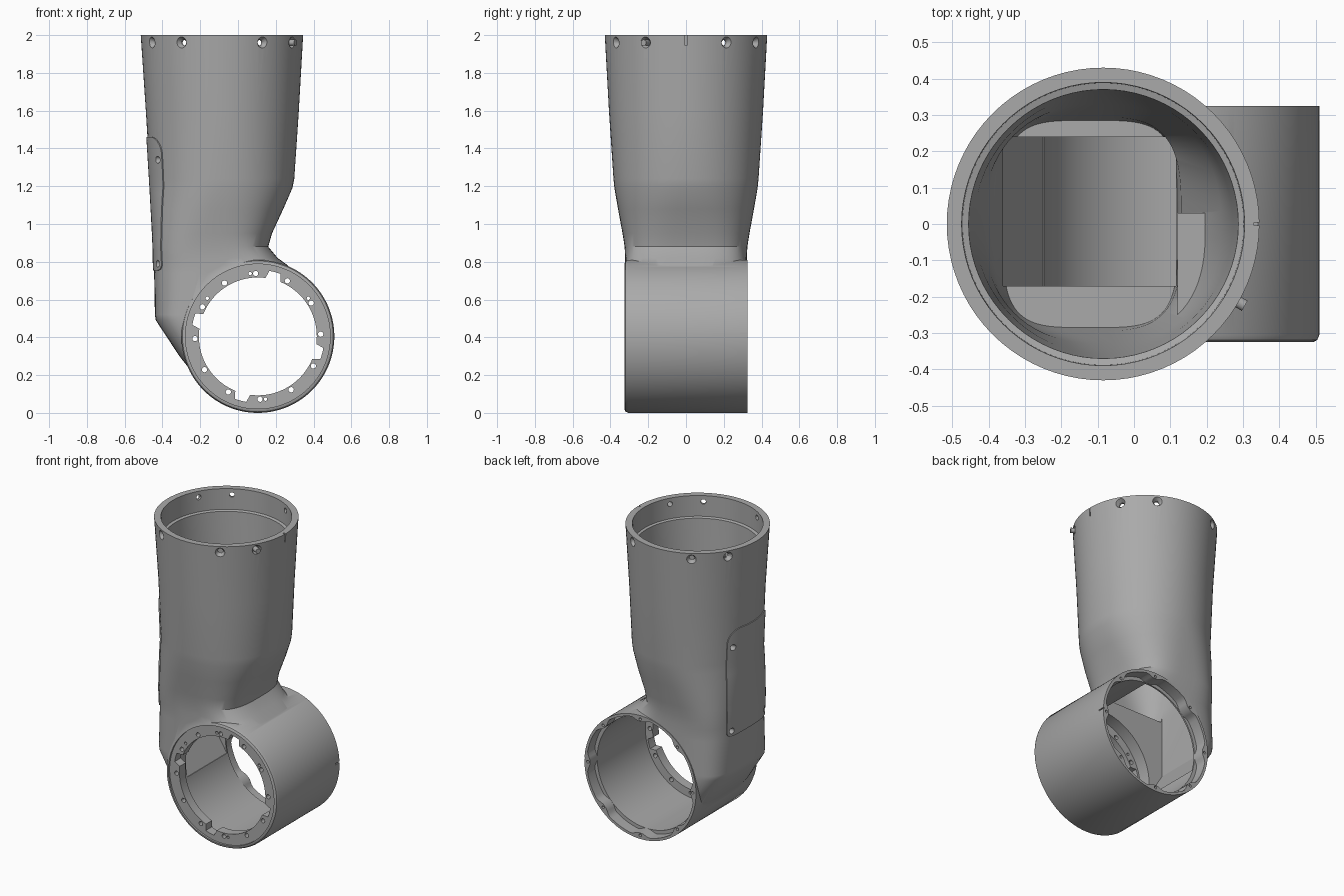
import bpy, bmesh, math
from mathutils import Vector, Matrix

if "Cube" in bpy.data.objects:
    bpy.data.objects.remove(bpy.data.objects["Cube"], do_unlink=True)

grey = bpy.data.materials.new("housing grey")
grey.use_nodes = True
grey.diffuse_color = (0.4, 0.4, 0.4, 1)
grey.node_tree.nodes["Principled BSDF"].inputs["Base Color"].default_value = (0.4, 0.4, 0.4, 1)

RX, RZ = 0.105, 0.405      # axis of the joint ring
TX = -0.085                # axis of the tube


def finish(name, bm):
    bmesh.ops.recalc_face_normals(bm, faces=bm.faces[:])
    me = bpy.data.meshes.new(name)
    bm.to_mesh(me)
    bm.free()
    me.materials.append(grey)
    ob = bpy.data.objects.new(name, me)
    bpy.context.collection.objects.link(ob)
    return ob


def loft(name, rings):
    """Closed solid through a list of equal-length point rings."""
    bm = bmesh.new()
    rows = [[bm.verts.new(p) for p in ring] for ring in rings]
    n = len(rows[0])
    for a, b in zip(rows, rows[1:]):
        for i in range(n):
            j = (i + 1) % n
            bm.faces.new((a[i], a[j], b[j], b[i]))
    bm.faces.new(rows[0])
    bm.faces.new(rows[-1])
    return finish(name, bm)


def section(z, x0, x1, ry, power, n=80):
    """Horizontal rounded section."""
    cx, rx, e = (x0 + x1) / 2, (x1 - x0) / 2, 2 / power
    pts = []
    for i in range(n):
        c, s = math.cos(math.tau * i / n), math.sin(math.tau * i / n)
        pts.append((cx + rx * math.copysign(abs(c) ** e, c),
                    ry * math.copysign(abs(s) ** e, s), z))
    return pts


def ring_pts(y, radius, n=144):
    """Circle about the ring axis; radius may vary with the angle in degrees."""
    f = radius if callable(radius) else (lambda a: radius)
    angles = [360 * i / n for i in range(n)]
    return [(RX + f(a) * math.cos(math.radians(a)), y,
             RZ + f(a) * math.sin(math.radians(a))) for a in angles]


def drum(name, y0, y1, radius):
    return loft(name, [ring_pts(y0, radius), ring_pts(y1, radius)])


def box(name, lo, hi):
    bm = bmesh.new()
    mid = [(a + b) / 2 for a, b in zip(lo, hi)]
    size = [b - a for a, b in zip(lo, hi)]
    bmesh.ops.create_cube(bm, size=1, matrix=Matrix.Translation(mid) @ Matrix.Diagonal((*size, 1)))
    return finish(name, bm)


def cone(name, start, end, r1, r2):
    bm = bmesh.new()
    start, end = Vector(start), Vector(end)
    d = end - start
    m = Matrix.Translation((start + end) / 2) @ d.to_track_quat('Z', 'Y').to_matrix().to_4x4()
    bmesh.ops.create_cone(bm, cap_ends=True, segments=16, radius1=r1, radius2=r2,
                          depth=d.length, matrix=m)
    return finish(name, bm)


def combine(target, tool, op='DIFFERENCE', keep=False):
    mod = target.modifiers.new(tool.name, 'BOOLEAN')
    mod.operation, mod.solver, mod.object = op, 'EXACT', tool
    bpy.context.view_layer.objects.active = target
    bpy.ops.object.modifier_apply(modifier=mod.name)
    if not keep:
        bpy.data.objects.remove(tool, do_unlink=True)


# Outer shell: z, left x, right x, half depth, squareness
OUTER = [(0.16, -0.2, 0.1, 0.322, 3.5), (0.3, -0.31, 0.1, 0.322, 3.5),
         (0.49, -0.435, 0.12, 0.322, 3.5), (0.52, -0.44, 0.13, 0.322, 3.5),
         (0.74, -0.444, 0.3, 0.322, 3.5), (0.78, -0.445, 0.265, 0.322, 3.4),
         (0.82, -0.446, 0.21, 0.322, 3.3), (0.88, -0.447, 0.16, 0.325, 3.2),
         (0.95, -0.45, 0.18, 0.336, 2.9), (1.08, -0.457, 0.24, 0.36, 2.5),
         (1.19, -0.463, 0.288, 0.379, 2.2), (1.24, -0.466, 0.298, 0.384, 2.15),
         (1.6, -0.488, 0.322, 0.408, 2), (2, -0.515, 0.345, 0.43, 2)]
body = loft("arm_housing", [section(*k) for k in OUTER])

# Joint ring with a rounded front edge
ring = loft("joint_ring", [ring_pts(y, r) for y, r in
                           ((-0.325, 0.388), (-0.319, 0.399), (-0.305, 0.405), (0.325, 0.405))])
combine(body, ring, 'UNION')

# Tube cavity with a ledge near the mouth and a boss on one wall
cavity = loft("cavity", [section(*k) for k in (
    (0.86, -0.36, 0.12, 0.285, 4), (0.95, -0.385, 0.13, 0.295, 3.5),
    (1.2, -0.415, 0.24, 0.33, 2.3), (1.6, -0.44, 0.272, 0.358, 2),
    (1.86, -0.455, 0.287, 0.37, 2), (1.865, -0.472, 0.302, 0.388, 2),
    (2.05, -0.475, 0.305, 0.39, 2))])
combine(cavity, box("wall_boss", (0.12, -0.35, 0.8), (0.5, 0.03, 1.1)))
combine(body, cavity)

# Passage from the cavity down into the ring
outline = [(-0.36, 0.95), (0.115, 0.95), (0.115, 0.45), (-0.2, 0.3), (-0.25, 0.31), (-0.36, 0.49)]
combine(body, loft("passage", [[(x, y, z) for x, z in outline] for y in (-0.17, 0.24)]))


# Bore, scalloped rear rim, front seat and notched front opening
def scallop(a):
    d = abs((a + 22.5) % 45 - 22.5)
    return 0.366 + 0.022 * min(1, max(0, (d - 3) / 6))


def notched(a):
    d = abs((a + 15 + 45) % 90 - 45)
    return 0.352 if d < 6.5 else 0.312


combine(body, drum("bore", -0.25, 0.4, 0.365))
combine(body, drum("rear_rim", 0.25, 0.4, scallop))
combine(body, drum("front_seat", -0.4, -0.312, 0.383))
combine(body, drum("front_opening", -0.4, -0.2, notched))


def ring_hole(angle, radius, y0, y1, size):
    x = RX + radius * math.cos(math.radians(angle))
    z = RZ + radius * math.sin(math.radians(angle))
    combine(body, cone("screw_hole", (x, y0, z), (x, y1, z), size, size))


# Screw holes in the front flange and the rear rim
for i in range(12):
    ring_hole(30 * i + 2, 0.333, -0.4, -0.2, 0.014)
for a in (37, 97, 143, 277):
    ring_hole(a, 0.335, -0.4, -0.2, 0.009)
for i in range(8):
    ring_hole(45 * i, 0.381, 0.27, 0.4, 0.009)

# Countersunk screw holes around the tube mouth
for quarter in range(4):
    for a in (30, 60):
        t = math.radians(a + 90 * quarter)

        def at(r):
            return (TX + r * math.cos(t), r * math.sin(t), 1.96)
        combine(body, cone("countersink", at(0.405), at(0.44), 0.016, 0.037))
        combine(body, cone("through_hole", at(0.33), at(0.45), 0.016, 0.016))

# Small alignment marks on the mouth and the ring
combine(body, box("mouth_mark", (0.33, -0.004, 1.945), (0.4, 0.004, 2.1)))
combine(body, box("ring_mark", (0.502, 0.285, 0.418), (0.6, 0.4, 0.426)))


# Cover plate following the side of the tube
def side_point(y, z):
    for a, b in zip(OUTER, OUTER[1:]):
        if a[0] <= z <= b[0]:
            t = (z - a[0]) / (b[0] - a[0])
            _, x0, x1, ry, p = [u + (v - u) * t for u, v in zip(a, b)]
            return ((x0 + x1) / 2 - (x1 - x0) / 2 * (1 - abs(y / ry) ** p) ** (1 / p), y, z)


bm = bmesh.new()
rows, low, high = [], 0.755, 1.46
for i in range(41):
    s = (1 - math.cos(math.pi * i / 40)) / 2
    z = low + (high - low) * s
    inset = 0
    for gap, r in ((z - low, 0.03), (high - z, 0.09)):
        if gap < r:
            inset = r - math.sqrt(r * r - (r - gap) ** 2)
    y0, y1 = -0.24 + inset, 0.19 - inset
    rows.append([bm.verts.new(side_point(y0 + (y1 - y0) * j / 20, z)) for j in range(21)])
for a, b in zip(rows, rows[1:]):
    for j in range(20):
        bm.faces.new((a[j], a[j + 1], b[j + 1], b[j]))
plate = finish("side_cover_plate", bm)
solid = plate.modifiers.new("thickness", 'SOLIDIFY')
solid.thickness, solid.offset = 0.012, 0
bpy.context.view_layer.objects.active = plate
bpy.ops.object.modifier_apply(modifier=solid.name)
for y, z in ((-0.21, 1.34), (-0.21, 0.79), (0.155, 1.34), (0.155, 0.79)):
    x = side_point(y, z)[0]
    hole = cone("plate_hole", (x - 0.06, y, z), (x + 0.03, y, z), 0.019, 0.019)
    combine(plate, hole, keep=True)
    combine(body, hole)

# Smooth shading with sharp edges kept
for ob in (body, plate):
    bpy.ops.object.select_all(action='DESELECT')
    ob.select_set(True)
    bpy.context.view_layer.objects.active = ob
    bpy.ops.object.shade_smooth_by_angle(angle=math.radians(30))
